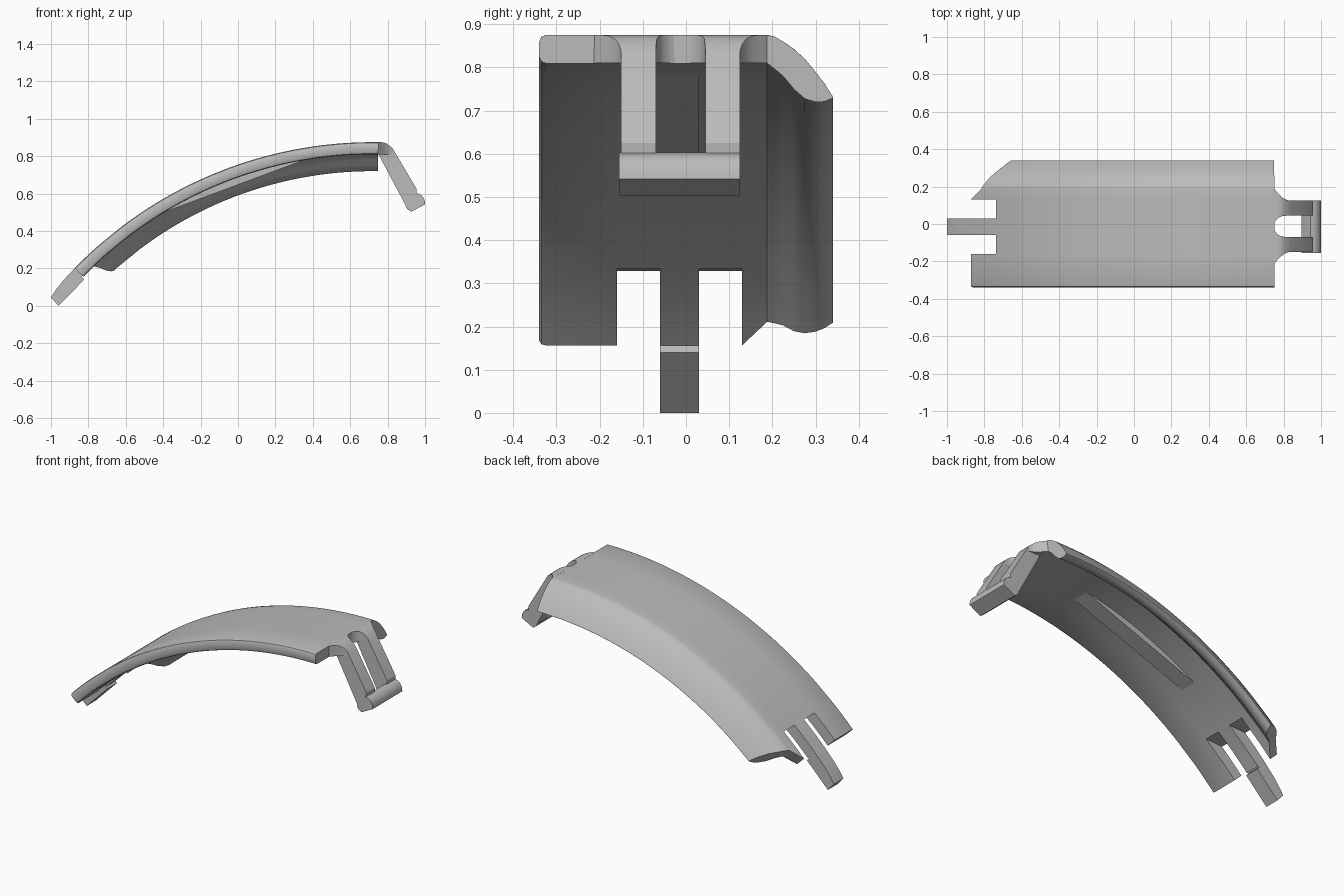
import bpy, bmesh, math

if "Cube" in bpy.data.objects:
    bpy.data.objects.remove(bpy.data.objects["Cube"])

CX, RAD, CZ = 0.72, 2.22, 0.875 - 2.22   # bend axis and outer radius of the arched plate
MID = -0.0125                            # mirror line of the hook arms

grey = bpy.data.materials.new("light_grey")
grey.diffuse_color = (0.5, 0.5, 0.5, 1)
grey.use_nodes = True
grey.node_tree.nodes["Principled BSDF"].inputs["Base Color"].default_value = grey.diffuse_color


def finish(name, bm, smooth=True):
    bmesh.ops.recalc_face_normals(bm, faces=bm.faces)
    me = bpy.data.meshes.new(name)
    bm.to_mesh(me)
    bm.free()
    me.materials.append(grey)
    ob = bpy.data.objects.new(name, me)
    bpy.context.collection.objects.link(ob)
    if smooth:
        bpy.ops.object.select_all(action='DESELECT')
        ob.select_set(True)
        bpy.context.view_layer.objects.active = ob
        bpy.ops.object.shade_smooth_by_angle(angle=math.radians(30))
    return ob


def bent(angle, depth):
    r = RAD - depth
    return CX - r * math.sin(angle), CZ + r * math.cos(angle)


def extrude_xz(name, pts, y0, y1):
    """Side profile in x-z pulled from y0 to y1."""
    bm = bmesh.new()
    a = [bm.verts.new((x, y0, z)) for x, z in pts]
    b = [bm.verts.new((x, y1, z)) for x, z in pts]
    bm.faces.new(a)
    bm.faces.new(b[::-1])
    n = len(pts)
    for i in range(n):
        bm.faces.new((a[i], b[i], b[(i + 1) % n], a[(i + 1) % n]))
    return finish(name, bm)


# Arched plate with drooping flange: y, top depth, bottom depth, left end angle
section = [(-0.34, 0.015, 0.05, 0.80), (-0.335, 0.004, 0.061, 0.80), (-0.325, 0, 0.065, 0.80),
           (-0.16, 0, 0.065, 0.80), (-0.06, 0, 0.065, 0.80), (0.03, 0, 0.065, 0.80),
           (0.13, 0, 0.065, 0.80), (0.188, 0, 0.065, 0.764), (0.205, 0.003, 0.078, 0.76),
           (0.225, 0.015, 0.095, 0.755), (0.25, 0.032, 0.125, 0.749), (0.275, 0.055, 0.147, 0.741),
           (0.30, 0.085, 0.155, 0.734), (0.32, 0.111, 0.154, 0.729), (0.34, 0.142, 0.146, 0.724)]
K, N = 4, 40                 # rows in the left tabs, rows in the main span
SLOTS = (3, 5)               # section columns opened as slots


def row_angle(i, j, bottom):
    y, a0 = section[i][0], section[i][3]
    if j < K:
        return a0 + (0.717 - a0) * j / K
    if j == K:
        return 0.677 if bottom and -0.17 < y < 0.14 else 0.717   # slanted slot ends
    return 0.65 + (-0.0137 - 0.65) * (j - K - 1) / (N - 1)


bm = bmesh.new()
cache = {}


def vert(i, j, s):
    if (i, j, s) not in cache:
        x, z = bent(row_angle(i, j, s), section[i][1 + s])
        cache[i, j, s] = bm.verts.new((x, section[i][0], z))
    return cache[i, j, s]


def filled(i, j):
    inside = 0 <= i < len(section) - 1 and 0 <= j < K + N
    return inside and not (i in SLOTS and j < K)


for i in range(len(section) - 1):
    for j in range(K + N):
        if not filled(i, j):
            continue
        quad = [(i, j), (i + 1, j), (i + 1, j + 1), (i, j + 1)]
        for s in (0, 1):
            bm.faces.new([vert(*q, s) for q in quad])
        for k, (di, dj) in enumerate([(0, -1), (1, 0), (0, 1), (-1, 0)]):
            if not filled(i + di, j + dj):
                p, q = quad[k], quad[(k + 1) % 4]
                bm.faces.new((vert(*p, 0), vert(*q, 0), vert(*q, 1), vert(*p, 1)))
finish("arched_plate", bm)

# Stiffening rib: straight chord under the arch
rib = [bent(0.54 + (0.172 - 0.54) * t / 16, 0.06) for t in range(17)]
extrude_xz("under_rib", [bent(0.54, 0.065)] + rib + [bent(0.172, 0.065)], -0.07, 0.03)

# Tongue at the low end
extrude_xz("tongue", [bent(0.78, 0), bent(0.80, 0), (-0.935, 0.135), (-0.975, 0.085), (-1, 0.045),
                      (-0.96, 0), (-0.822, 0.14), (-0.836, 0.156), (-0.81, 0.18)], -0.06, 0.03)

# Shoulders: flared ends of the plate around a round notch (x, outer, inner, top z)
steps = [(0.745, 0.205, 0.0, 0.875), (0.752, 0.198, 0.022, 0.875), (0.765, 0.182, 0.04, 0.875),
         (0.78, 0.166, 0.05, 0.873), (0.795, 0.153, 0.055, 0.867), (0.812, 0.143, 0.0565, 0.855),
         (0.828, 0.138, 0.0575, 0.84)]
for side, tag in ((-1, "front"), (1, "back")):
    bm = bmesh.new()
    rings = []
    for x, outer, inner, top in steps:
        rings.append([bm.verts.new((x, MID + side * y, z)) for y, z in
                      ((outer, 0.81), (outer, top), (inner, top), (inner, 0.81))])
    bm.faces.new(rings[0])
    bm.faces.new(rings[-1])
    for a, b in zip(rings, rings[1:]):
        for k in range(4):
            bm.faces.new((a[k], a[(k + 1) % 4], b[(k + 1) % 4], b[k]))
    finish(tag + "_shoulder", bm)

    # Hook arm slanting down from the shoulder
    extrude_xz(tag + "_arm", [(0.75, 0.812), (0.79, 0.867), (0.828, 0.84), (0.955, 0.625),
                              (0.95, 0.55), (0.90, 0.53)],
               MID + side * 0.0575, MID + side * 0.1375)

# Crossbar joining the arm tips
extrude_xz("crossbar", [(0.895, 0.535), (0.905, 0.517), (0.925, 0.503), (1.0, 0.542), (0.998, 0.565),
                        (0.985, 0.588), (0.965, 0.60), (0.945, 0.603), (0.92, 0.575)], -0.155, 0.125)
